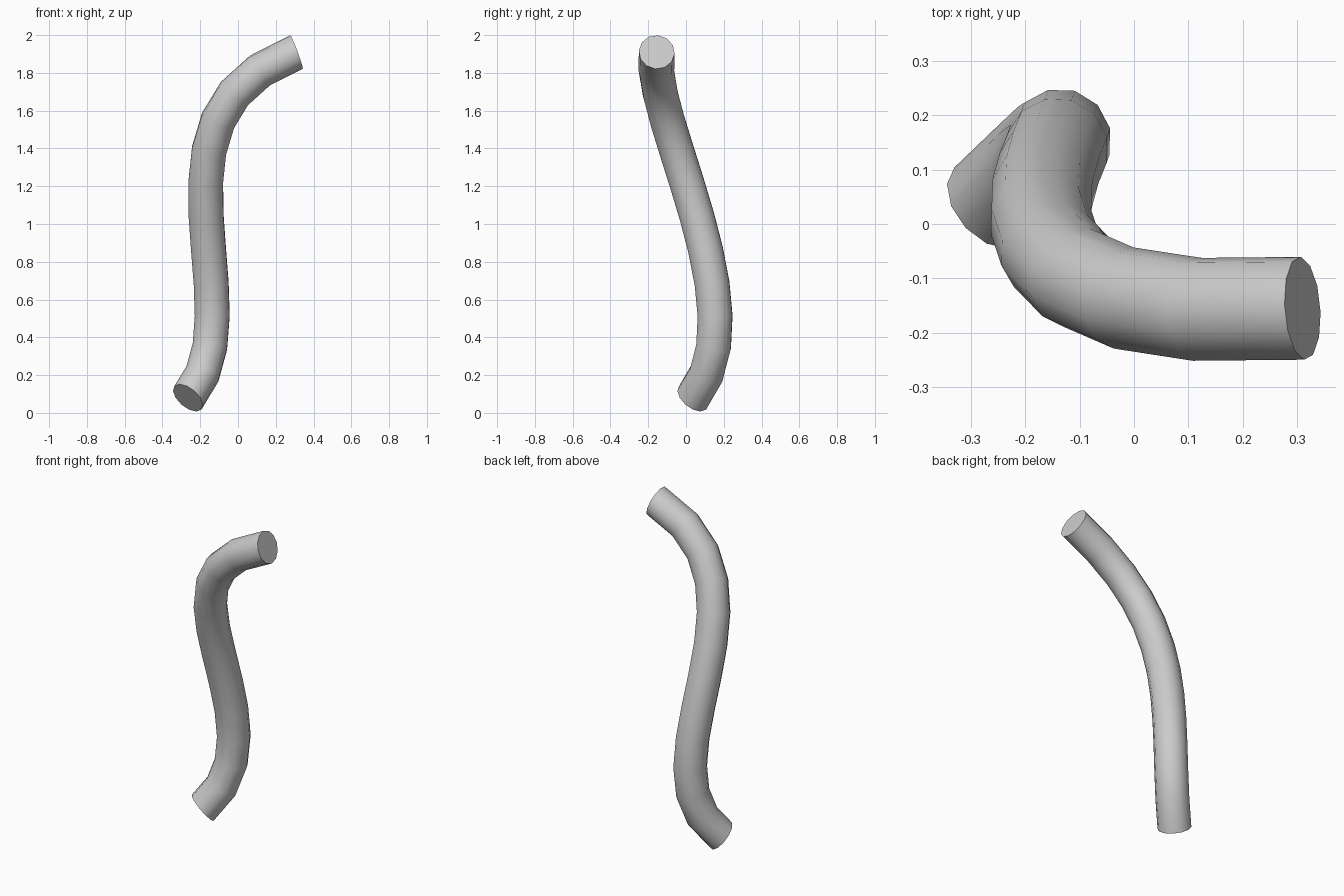
import bpy, math
from mathutils import Vector

if "Cube" in bpy.data.objects:
    bpy.data.objects.remove(bpy.data.objects["Cube"])

# Centre line: one S-shaped cubic segment
p0, p1, p2, p3 = [Vector(p) for p in (
    (-0.265, 0.035, 0.08), (0.128, 0.408, 0.54),
    (-0.593, -0.216, 1.577), (0.31, -0.155, 1.91))]

curve = bpy.data.curves.new("bent_tube", "CURVE")
curve.dimensions = "3D"
curve.resolution_u = 12
curve.bevel_depth = 0.095
curve.bevel_resolution = 4      # twelve sides
curve.use_fill_caps = True

spline = curve.splines.new("BEZIER")
spline.bezier_points.add(1)
start, end = spline.bezier_points
for bp in (start, end):
    bp.handle_left_type = bp.handle_right_type = "FREE"
start.co, start.handle_left, start.handle_right = p0, p0 * 2 - p1, p1
end.co, end.handle_left, end.handle_right = p3, p2, p3 * 2 - p2

tube = bpy.data.objects.new("bent_tube", curve)
bpy.context.collection.objects.link(tube)

# Turn into a mesh with smooth sides and crisp end caps
bpy.context.view_layer.objects.active = tube
tube.select_set(True)
bpy.ops.object.convert(target="MESH")
bpy.ops.object.shade_smooth_by_angle(angle=math.radians(50))
